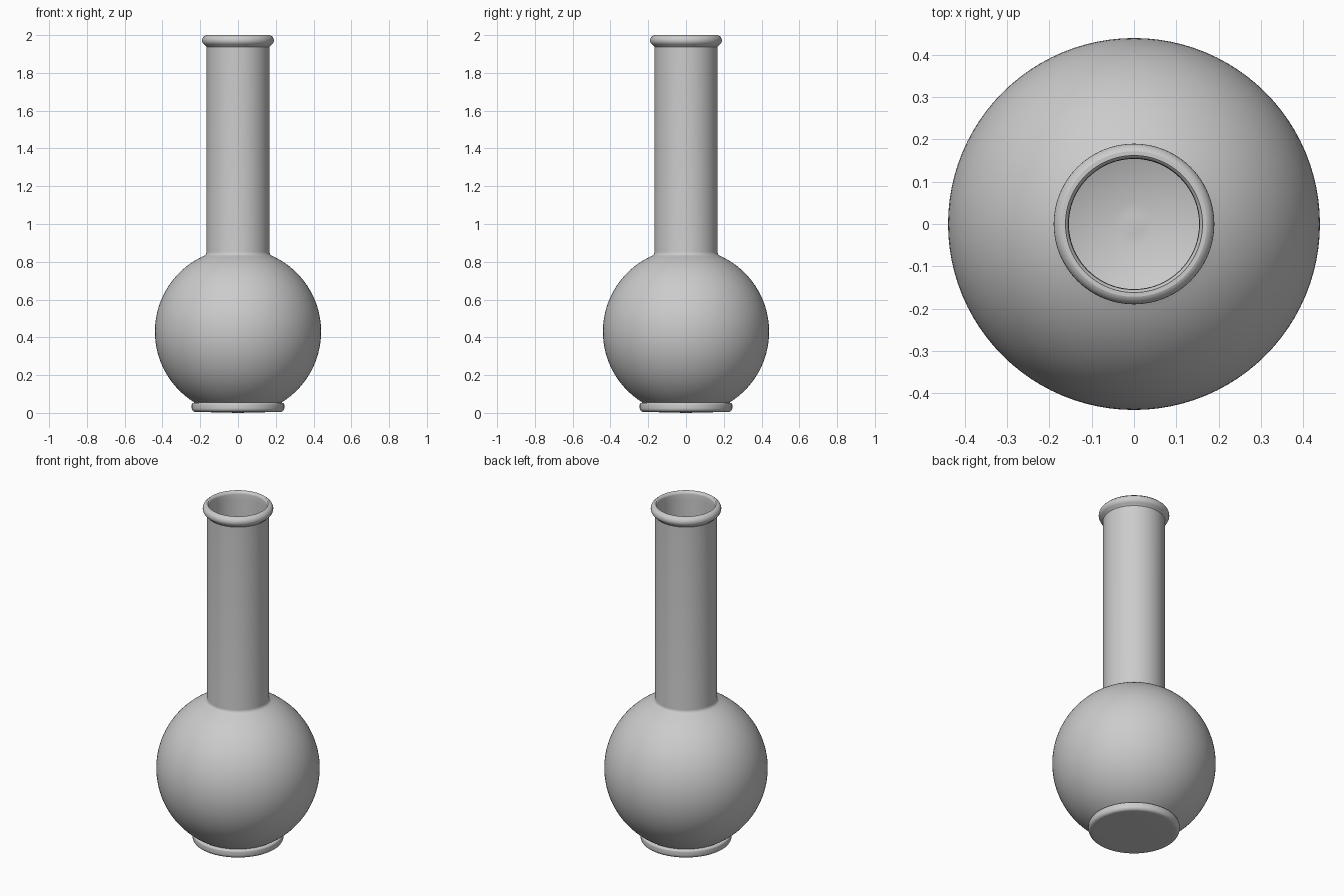
import bpy, bmesh, math

default = bpy.data.objects.get("Cube")
if default:
    bpy.data.objects.remove(default, do_unlink=True)

BULB_Z, BULB_R, WALL = 0.43, 0.44, 0.014
NECK_R, NECK_IN = 0.167, 0.154

grey = bpy.data.materials.new("plain grey")
grey.use_nodes = True
colour = (0.6, 0.6, 0.6, 1)
grey.diffuse_color = colour
grey.node_tree.nodes["Principled BSDF"].inputs["Base Color"].default_value = colour


def arc(r, z, radius, start, end, steps):
    """Profile points on a circle, angles in degrees from +r towards +z."""
    angles = [math.radians(start + (end - start) * i / steps) for i in range(steps + 1)]
    return [(r + radius * math.cos(a), z + radius * math.sin(a)) for a in angles]


def lathe(name, profile, segments=96):
    bm = bmesh.new()
    verts = [bm.verts.new((r, 0, z)) for r, z in profile]
    edges = [bm.edges.new(pair) for pair in zip(verts, verts[1:])]
    bmesh.ops.spin(bm, geom=verts + edges, axis=(0, 0, 1), cent=(0, 0, 0),
                   angle=math.tau, steps=segments, use_merge=True)
    bmesh.ops.remove_doubles(bm, verts=bm.verts, dist=1e-5)
    bmesh.ops.recalc_face_normals(bm, faces=bm.faces)
    mesh = bpy.data.meshes.new(name)
    bm.to_mesh(mesh)
    bm.free()
    mesh.materials.append(grey)
    obj = bpy.data.objects.new(name, mesh)
    bpy.context.collection.objects.link(obj)
    bpy.ops.object.select_all(action="DESELECT")
    obj.select_set(True)
    bpy.context.view_layer.objects.active = obj
    bpy.ops.object.shade_smooth_by_angle(angle=math.radians(35))
    return obj


# Foot: flat underside, rounded lower edge, small rounded step into the bulb
profile = [(0, 0), (0.21, 0.005)]
profile += arc(0.225, 0.025, 0.02, -80, 0, 6)
profile += arc(0.235, 0.043, 0.01, 0, 90, 4)

# Bulb, then the shoulder fillet running up into the neck
profile += arc(0, BULB_Z, BULB_R, -58.5, 65, 48)
profile += arc(NECK_R + 0.022, 0.852, 0.022, 250, 180, 6)

# Neck and rolled lip
profile += [(NECK_R, 1.938)]
profile += arc(0.162, 1.972, 0.028, -60, 90, 10)
profile += arc(0.172, 1.983, 0.017, 90, 180, 6)

# Inner wall: neck bore and hollow bulb
inner_r = BULB_R - WALL
top = math.degrees(math.acos(NECK_IN / inner_r))
profile += [(NECK_IN, 1.95)]
profile += arc(0, BULB_Z, inner_r, top, -90, 48)
profile[-1] = (0, BULB_Z - inner_r + 0.005)

lathe("flask", profile)
